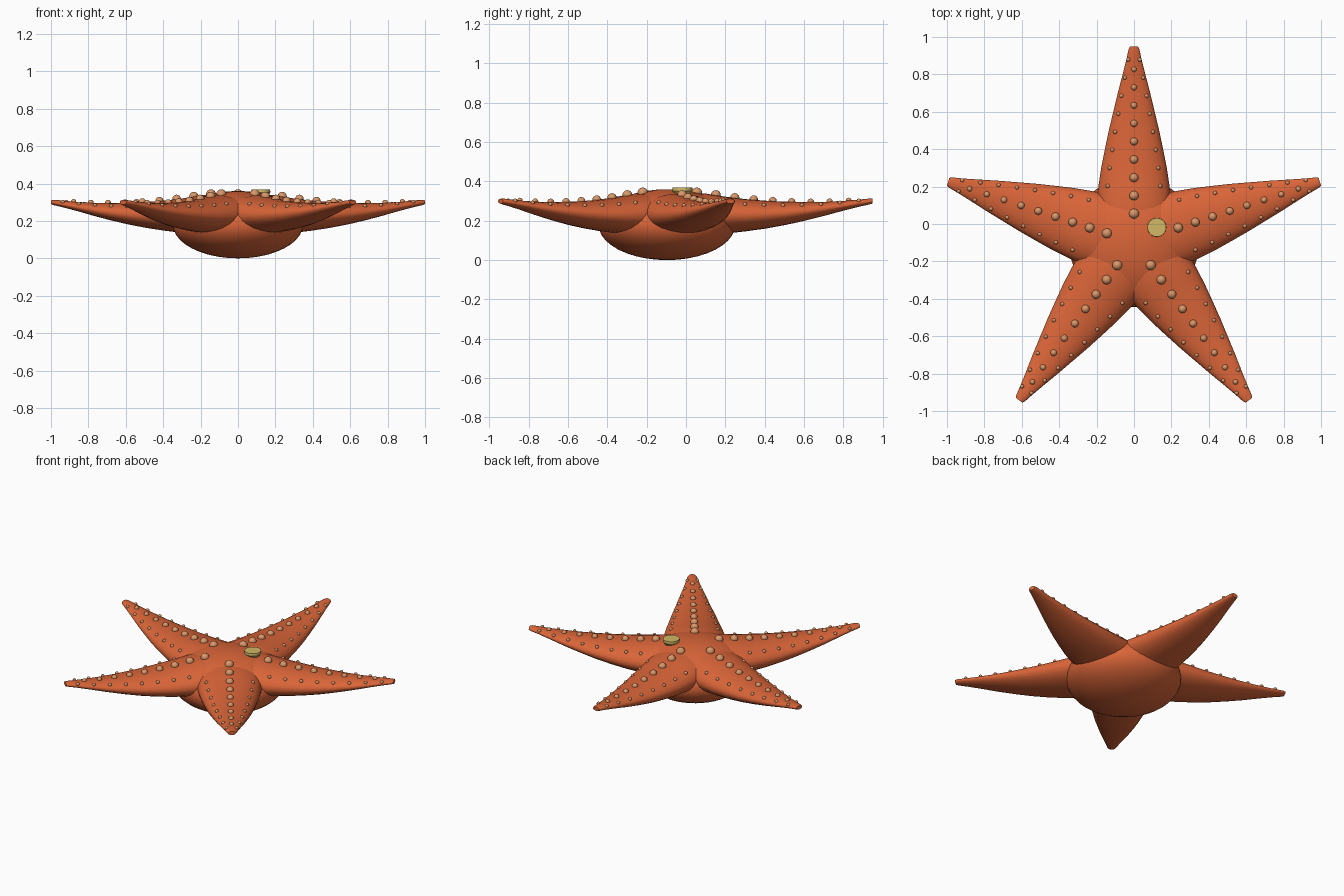
import bpy, bmesh, math
from mathutils import Vector, Matrix

if "Cube" in bpy.data.objects:
    bpy.data.objects.remove(bpy.data.objects["Cube"])

CY = -0.097  # centre of the five-fold symmetry


def material(name, rgb):
    m = bpy.data.materials.new(name)
    m.diffuse_color = (*rgb, 1)
    m.use_nodes = True
    m.node_tree.nodes["Principled BSDF"].inputs["Base Color"].default_value = m.diffuse_color
    return m


SKIN = material("orange_skin", (0.70, 0.13, 0.04))
BUMP = material("tan_bump", (0.70, 0.31, 0.14))
PLATE = material("yellow_plate", (0.64, 0.48, 0.13))


def finish(bm, name, mat, smooth=True):
    bmesh.ops.recalc_face_normals(bm, faces=bm.faces)
    me = bpy.data.meshes.new(name)
    for f in bm.faces:
        f.smooth = smooth and len(f.verts) < 5
    bm.to_mesh(me)
    bm.free()
    me.materials.append(mat)
    ob = bpy.data.objects.new(name, me)
    bpy.context.collection.objects.link(ob)
    return ob


# arm stations: distance, half width, top z, bottom z
ARM = [(0.10, .200, .335, .130), (0.20, .200, .338, .130), (0.30, .190, .322, .135),
       (0.40, .175, .310, .146), (0.50, .155, .302, .160), (0.60, .134, .297, .178),
       (0.70, .110, .295, .200), (0.80, .086, .296, .225), (0.90, .060, .301, .252),
       (0.98, .040, .308, .272), (1.03, .029, .313, .283), (1.045, .022, .312, .287)]


def station(r):
    for a, b in zip(ARM, ARM[1:]):
        if r <= b[0]:
            t = (r - a[0]) / (b[0] - a[0])
            return [u + (v - u) * t for u, v in zip(a, b)]
    return ARM[-1]


def on_arm(r, offset):
    """Point on the upper surface of an arm that lies along +x."""
    _, w, top, bot = station(r)
    mid, h = (top + bot) / 2, (top - bot) / 2
    return Vector((r, offset * w, mid + h * math.sqrt(1 - offset ** 2)))


def bump(bm, place, pos, radius):
    bmesh.ops.create_uvsphere(bm, u_segments=12, v_segments=8, radius=radius,
                              matrix=place @ Matrix.Translation(pos))


# central disc
bm = bmesh.new()
bmesh.ops.create_uvsphere(bm, u_segments=40, v_segments=20, radius=1,
                          matrix=Matrix.Translation((0, CY, 0.18)) @ Matrix.Diagonal((.348, .348, .18, 1)))
finish(bm, "central_disc", SKIN)

SIDES = 24
for k in range(5):
    place = Matrix.Translation((0, CY, 0)) @ Matrix.Rotation(math.radians(90 + 72 * k), 4, 'Z')

    # tapered arm lofted from elliptical rings
    bm = bmesh.new()
    rings = []
    for r, w, top, bot in ARM:
        ring = []
        for i in range(SIDES):
            a = 2 * math.pi * i / SIDES
            p = Vector((r, w * math.cos(a), (top + bot) / 2 + (top - bot) / 2 * math.sin(a)))
            ring.append(bm.verts.new(place @ p))
        rings.append(ring)
    for a, b in zip(rings, rings[1:]):
        for i in range(SIDES):
            j = (i + 1) % SIDES
            bm.faces.new((a[i], a[j], b[j], b[i]))
    bm.faces.new(rings[0])
    bm.faces.new(rings[-1])
    finish(bm, f"arm_{k + 1}", SKIN)

    # middle row of bumps, with small rows to either side
    bm = bmesh.new()
    for i in range(9):
        if k == 4 and i == 0:
            continue  # the sieve plate sits here
        r = 0.152 + 0.0965 * i
        pos = on_arm(r, 0)
        if i == 0:
            pos.z = 0.342
        bump(bm, place, pos, 0.027 - 0.0016 * i)
    for i in range(8):
        for side in (-1, 1):
            bump(bm, place, on_arm(0.30 + 0.0965 * i, 0.74 * side), 0.011)
    finish(bm, f"arm_bumps_{k + 1}", BUMP)

# sieve plate: small flared disc on the upper side
bm = bmesh.new()
bmesh.ops.create_cone(bm, cap_ends=True, segments=24, radius1=0.036, radius2=0.051, depth=0.022,
                      matrix=Matrix.Translation((0.122, -0.018, 0.341)))
bmesh.ops.create_cone(bm, cap_ends=True, segments=24, radius1=0.051, radius2=0.050, depth=0.016,
                      matrix=Matrix.Translation((0.122, -0.018, 0.360)))
finish(bm, "sieve_plate", PLATE)
